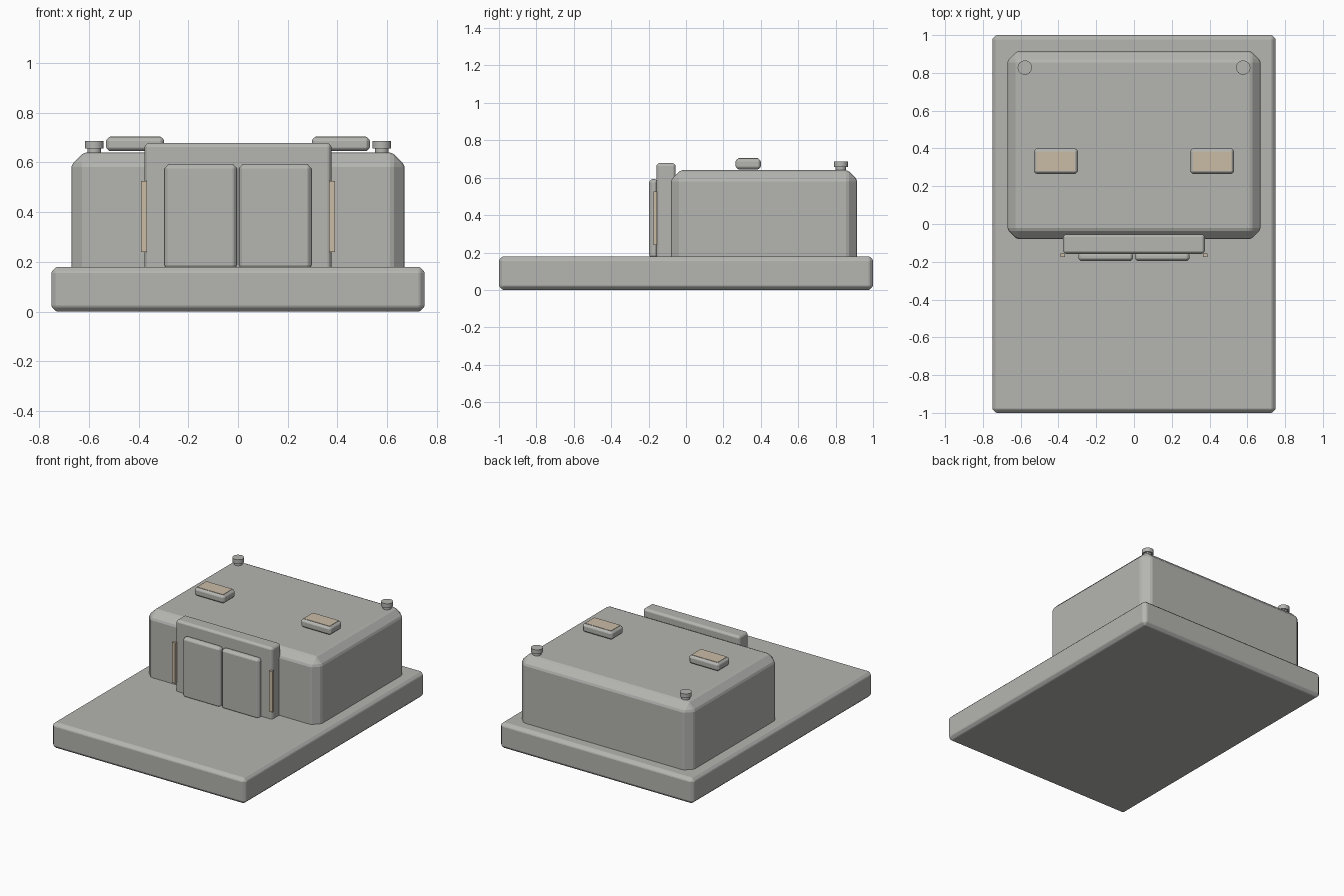
import bpy
import bmesh
from mathutils import Vector

if "Cube" in bpy.data.objects:
    bpy.data.objects.remove(bpy.data.objects["Cube"], do_unlink=True)


def material(name, colour):
    m = bpy.data.materials.new(name)
    m.use_nodes = True
    m.diffuse_color = colour
    m.node_tree.nodes["Principled BSDF"].inputs["Base Color"].default_value = colour
    return m


grey = material("concrete grey", (0.46, 0.46, 0.44, 1))
beige = material("warm light", (0.59, 0.50, 0.38, 1))


def finish(name, bm, mat):
    mesh = bpy.data.meshes.new(name)
    bm.to_mesh(mesh)
    bm.free()
    mesh.materials.append(mat)
    ob = bpy.data.objects.new(name, mesh)
    bpy.context.collection.objects.link(ob)
    return ob


def box(name, low, high, mat=grey, chamfer=0, soften=0):
    """Box between two corners, chamfered and then softened along its edges."""
    low, high = Vector(low), Vector(high)
    bm = bmesh.new()
    bmesh.ops.create_cube(bm, size=1)
    for v in bm.verts:
        v.co = (low + high) / 2 + v.co * (high - low)
    ob = finish(name, bm, mat)
    for width in (chamfer, soften):
        if width:
            mod = ob.modifiers.new("edge", 'BEVEL')
            mod.width = width
            mod.segments = 1
            mod.limit_method = 'ANGLE'
    return ob


def disc(name, centre, radius, bottom, top):
    bm = bmesh.new()
    bmesh.ops.create_cone(bm, cap_ends=True, segments=24, radius1=radius,
                          radius2=radius, depth=top - bottom)
    bmesh.ops.translate(bm, verts=bm.verts,
                        vec=(centre[0], centre[1], (bottom + top) / 2))
    ob = finish(name, bm, grey)
    bpy.context.view_layer.objects.active = ob
    ob.select_set(True)
    bpy.ops.object.shade_smooth_by_angle()
    ob.select_set(False)


# Slab, main building and entrance surround
box("base_slab", (-0.75, -1, 0), (0.75, 1, 0.18), chamfer=0.02, soften=0.004)
box("main_building", (-0.67, -0.08, 0.06), (0.67, 0.915, 0.64),
    chamfer=0.05, soften=0.009)
box("entrance_surround", (-0.375, -0.158, 0.1), (0.375, -0.055, 0.678),
    chamfer=0.012, soften=0.003)

for side, s in (("left", 1), ("right", -1)):
    def span(a, b):
        return (a, b) if s > 0 else (-b, -a)

    # Sliding door leaf
    a, b = span(0.005, 0.295)
    box(side + "_door", (a, -0.197, 0.17), (b, -0.15, 0.592),
        chamfer=0.014, soften=0.003)

    # Upright light beside the entrance
    a, b = span(0.365, 0.39)
    box(side + "_entrance_light", (a, -0.175, 0.24), (b, -0.156, 0.525), beige)

    # Roof unit with a lit panel on top
    a, b = span(0.297, 0.53)
    box(side + "_roof_unit", (a, 0.265, 0.645), (b, 0.4, 0.703),
        chamfer=0.013, soften=0.003)
    a, b = span(0.312, 0.515)
    box(side + "_roof_light", (a, 0.28, 0.698), (b, 0.385, 0.705), beige)

    # Capped vent at the rear corner
    disc(side + "_vent_stem", (s * 0.578, 0.828), 0.028, 0.63, 0.66)
    disc(side + "_vent_cap", (s * 0.578, 0.828), 0.038, 0.657, 0.687)
